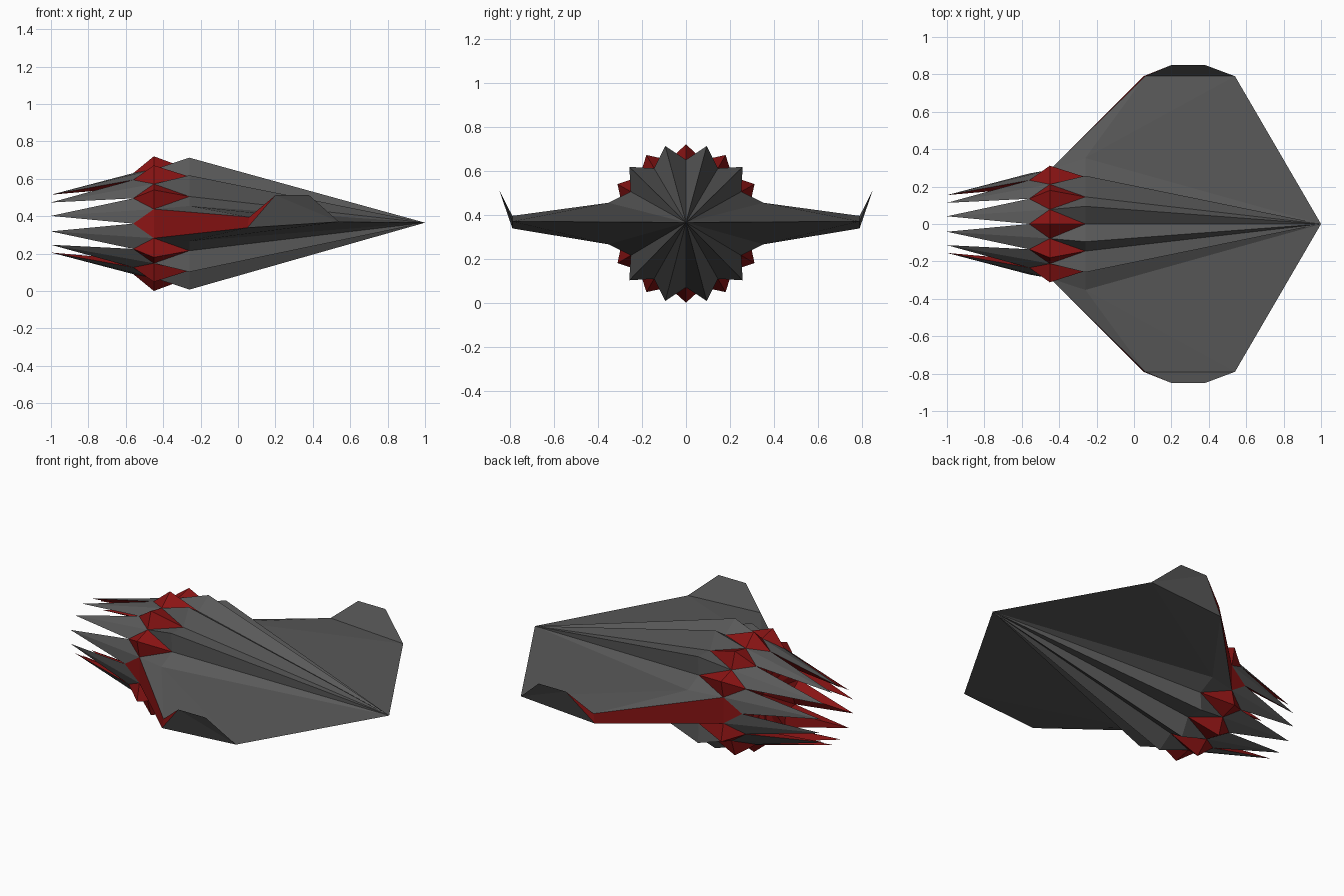
import bpy, bmesh
from math import sin, cos, radians
from mathutils import Vector

cube = bpy.data.objects.get("Cube")
if cube:
    bpy.data.objects.remove(cube)

AXIS = 0.36          # height of the hull centre line
NOSE = Vector((1, 0, AXIS + 0.005))


def material(name, colour):
    m = bpy.data.materials.new(name)
    m.use_nodes = True
    m.diffuse_color = colour
    m.node_tree.nodes["Principled BSDF"].inputs["Base Color"].default_value = colour
    return m


MATS = [material("dark_grey", (0.1, 0.1, 0.1, 1)), material("deep_red", (0.26, 0.007, 0.007, 1))]
GREY, RED = 0, 1


def polar(x, angle, r):
    """Point around the hull axis; angle in degrees from straight up toward +y."""
    a = radians(angle)
    return Vector((x, r * sin(a), AXIS + r * cos(a)))


def build(name, faces):
    """Make a flat shaded object from (material, points) polygons."""
    bm = bmesh.new()
    for mat, pts in faces:
        bm.faces.new([bm.verts.new(p) for p in pts]).material_index = mat
    bmesh.ops.remove_doubles(bm, verts=bm.verts, dist=0.0005)
    bmesh.ops.recalc_face_normals(bm, faces=bm.faces)
    mesh = bpy.data.meshes.new(name)
    bm.to_mesh(mesh)
    bm.free()
    for m in MATS:
        mesh.materials.append(m)
    obj = bpy.data.objects.new(name, mesh)
    bpy.context.collection.objects.link(obj)
    return obj


# Key points of the twelve-fold star hull
def groove(a): return polar(-0.26, a, 0.29)
def ridge(a): return polar(-0.26, a, 0.365)
def peak(a): return polar(-0.45, a, 0.36)
def saddle(a): return polar(-0.45, a, 0.30)
def notch(a): return polar(-0.56, a, 0.27)
def spike_tip(a): return polar(-1.0, a, 0.16)
def spike_keel(a): return polar(-0.56, a, 0.20)


hull, collar, spikes = [], [], []
tail_centre = Vector((-0.5, 0, AXIS))
for step in range(12):
    a = step * 30
    wing_side = a in (90, 270)
    for side in (-15, 15):
        b = a + side
        if not wing_side:
            # folded nose panels and red collar diamonds
            hull += [(GREY, [NOSE, groove(a), ridge(b)]),
                     (GREY, [groove(a), ridge(b), saddle(b)])]
            collar += [(RED, [groove(a), peak(a), saddle(b)]),
                       (RED, [notch(a), peak(a), saddle(b)])]
        # tail spikes, grey outside and red inside
        spikes += [(GREY, [saddle(b), notch(a), spike_tip(b)]),
                   (RED, [notch(a), spike_keel(b), spike_tip(b)]),
                   (RED, [notch(a), spike_keel(b), tail_centre])]

build("nose_hull", hull)
build("collar", collar)
build("tail_spikes", spikes)

# Wings with upturned winglets
for name, s in (("left_wing", 1), ("right_wing", -1)):
    def at(x, y, z):
        return Vector((x, s * y, z))

    front = at(0.54, 0.79, 0.37)
    top, low = at(0.06, 0.79, 0.395), at(0.05, 0.79, 0.338)
    fin_rear, fin_front = at(0.20, 0.85, 0.512), at(0.38, 0.85, 0.512)
    up, down = s * 75, s * 105
    back = notch(s * 90)
    build(name, [
        # upper and lower skins
        (GREY, [NOSE, front, ridge(up)]),
        (GREY, [front, top, ridge(up)]),
        (GREY, [top, saddle(up), ridge(up)]),
        (GREY, [NOSE, front, ridge(down)]),
        (GREY, [front, low, ridge(down)]),
        (GREY, [low, saddle(down), ridge(down)]),
        # trailing edge
        (RED, [saddle(up), saddle(down), low, top]),
        (RED, [saddle(up), saddle(down), back]),
        # winglet
        (GREY, [front, top, fin_rear, fin_front]),
        (GREY, [front, low, fin_rear, fin_front]),
        (RED, [top, low, fin_rear]),
    ])
